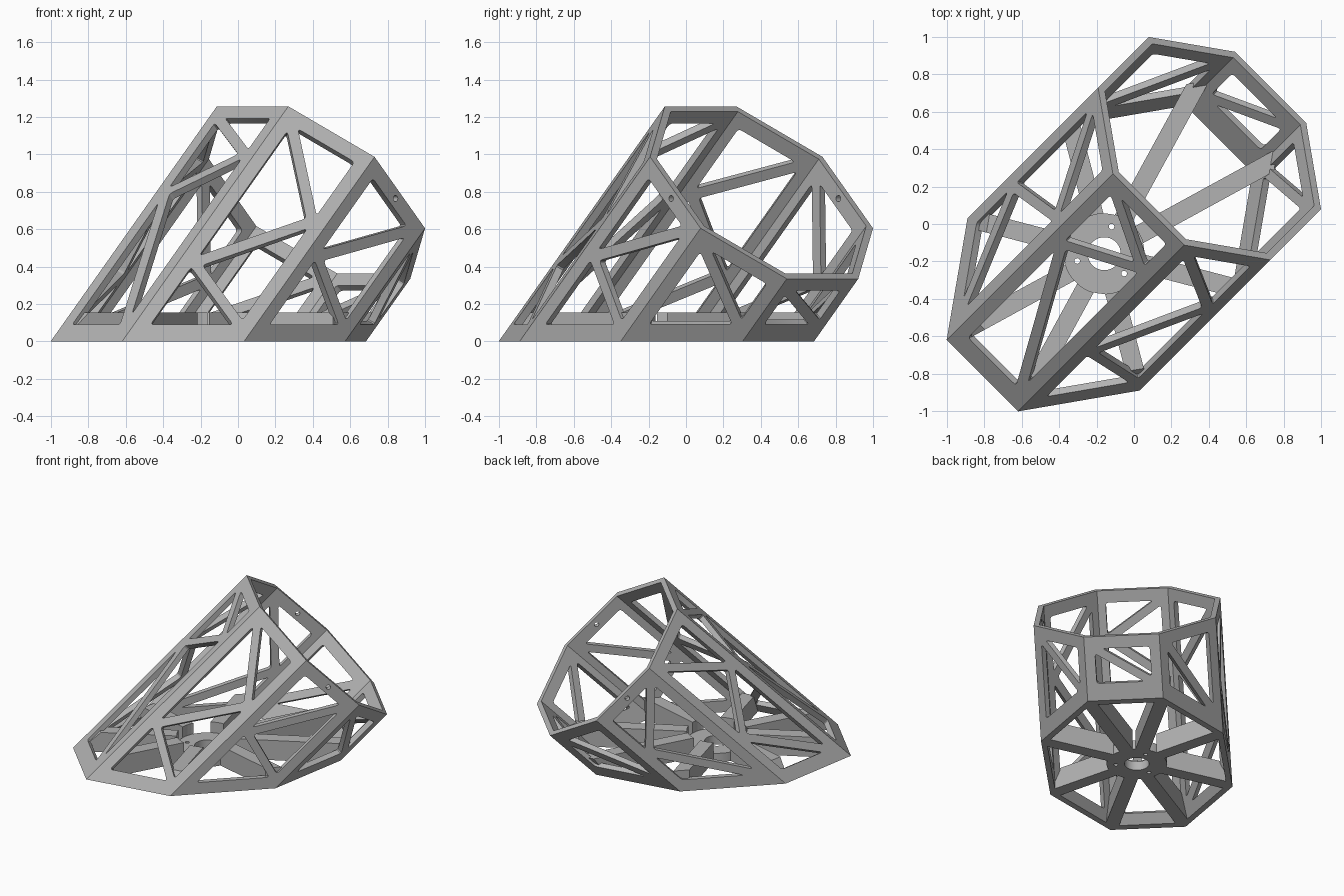
import bpy, bmesh, math
from mathutils import Vector

cube = bpy.data.objects.get("Cube")
if cube:
    bpy.data.objects.remove(cube)

# Colour
grey = bpy.data.materials.new("light_grey")
grey.use_nodes = True
COLOUR = (0.45, 0.45, 0.45, 1)
grey.diffuse_color = COLOUR
grey.node_tree.nodes["Principled BSDF"].inputs["Base Color"].default_value = COLOUR

# Tube frame: eight sides, axis leaning 45 degrees
H = math.sqrt(0.5)
AXIS = Vector((0.5, 0.5, H))
SIDE = Vector((H, -H, 0))
DOWN = Vector((0.5, 0.5, -H))
CENTRE = Vector((0.404, 0.404, 0.796))
RADIUS, WALL = 0.652, 0.04
MARGIN, RIM, SILL, BRACE = 0.073, 0.09, 0.09, 0.06
HUB = CENTRE - AXIS * (CENTRE.z / H)


def ring(apothem):
    r = apothem / math.cos(math.pi / 8)
    angles = [math.radians(-112.5 + 45 * k) for k in range(8)]
    return [CENTRE + SIDE * r * math.cos(a) + DOWN * r * math.sin(a) for a in angles]


def slide(p, z):
    """Move a point along the tube axis to height z."""
    return p - AXIS * ((p.z - z) / H)


def add_prism(bm, a, b):
    va, vb = [bm.verts.new(p) for p in a], [bm.verts.new(p) for p in b]
    bm.faces.new(va)
    bm.faces.new(vb[::-1])
    for i in range(len(va)):
        j = (i + 1) % len(va)
        bm.faces.new((va[j], va[i], vb[i], vb[j]))


def add_cylinder(bm, x, y, z0, z1, r, sides=48):
    circle = [(x + r * math.cos(math.tau * i / sides), y + r * math.sin(math.tau * i / sides))
              for i in range(sides)]
    add_prism(bm, [(*c, z0) for c in circle], [(*c, z1) for c in circle])


def make(name, bm):
    bmesh.ops.recalc_face_normals(bm, faces=bm.faces)
    mesh = bpy.data.meshes.new(name)
    bm.to_mesh(mesh)
    bm.free()
    mesh.materials.append(grey)
    ob = bpy.data.objects.new(name, mesh)
    bpy.context.collection.objects.link(ob)
    return ob


def boolean(ob, cutter, operation="DIFFERENCE"):
    mod = ob.modifiers.new("cut", "BOOLEAN")
    mod.object, mod.operation, mod.solver = cutter, operation, "EXACT"
    bpy.context.view_layer.objects.active = ob
    bpy.ops.object.modifier_apply(modifier=mod.name)


def inset(tri, offsets):
    """Move each edge of a triangle inwards by its own distance."""
    out = []
    for i in range(3):
        d1 = (tri[i] - tri[i - 1]).normalized()
        d2 = (tri[(i + 1) % 3] - tri[i]).normalized()
        c = d1.cross(d2)
        out.append(tri[i] + (d2 * offsets[i - 1] - d1 * offsets[i]) / c)
    return out


def rounded(poly, r=0.022):
    out = []
    n = len(poly)
    for i, p in enumerate(poly):
        a = p + (poly[i - 1] - p).normalized() * r
        b = p + (poly[(i + 1) % n] - p).normalized() * r
        for f in (0, 0.33, 0.67, 1):
            out.append(a * (1 - f) ** 2 + p * (2 * f * (1 - f)) + b * f * f)
    return out


# Tube wall
outer, inner = ring(RADIUS), ring(RADIUS - WALL)
bm = bmesh.new()
add_prism(bm, outer, [slide(p, 0) for p in outer])
frame = make("tube_frame", bm)
bm = bmesh.new()
add_prism(bm, [p + AXIS * 0.1 for p in inner], [slide(p, -0.1) for p in inner])
bore = make("bore_cutter", bm)
boolean(frame, bore)

# Triangular windows between zigzag braces; heights of the middle joints per side
JOINTS = [(0.36, 0.65), (0.54, 1.13), (0.68,), (), (), (), (0.47,), (0.59, 0.93)]
bm = bmesh.new()
for k, mids in enumerate(JOINTS):
    p0, p1 = outer[k], outer[(k + 1) % 8]
    edge = (p1 - p0).normalized()
    out_dir = ((p0 + p1) / 2 - CENTRE).normalized()
    sides = (MARGIN, (p1 - p0).length - MARGIN)
    bottom = [(p0.z + edge.z * s - SILL) / H for s in sides]
    ts = [RIM, *mids, bottom[1]]
    n = len(ts)
    nodes = [Vector((sides[(n - i) % 2], t)) for i, t in enumerate(ts)]
    first = Vector((sides[(n + 1) % 2], RIM))
    last = Vector((sides[0], bottom[0]))
    chain = [first, *nodes, last]
    for i in range(n):
        tri = chain[i:i + 3]
        # edges: 0-1, 1-2, 2-0; only edges lying on a brace are inset
        offs = [BRACE / 2 if i > 0 else 0, BRACE / 2 if i < n - 1 else 0, 0]
        if (tri[1] - tri[0]).cross(tri[2] - tri[1]) < 0:
            tri = tri[::-1]
            offs = [offs[1], offs[0], 0]
        shape = rounded(inset(tri, offs))
        flat = [p0 + edge * q.x - AXIS * q.y for q in shape]
        add_prism(bm, [p + out_dir * 0.03 for p in flat], [p - out_dir * 0.055 for p in flat])
    # Screw hole in the rim of the two upright sides
    if k in (2, 6):
        mid = (p0 + p1) / 2 - AXIS * 0.045
        circle = [mid + (edge * math.cos(a) + AXIS * math.sin(a)) * 0.017
                  for a in (math.tau * i / 16 for i in range(16))]
        add_prism(bm, [p + out_dir * 0.03 for p in circle], [p - out_dir * 0.06 for p in circle])
windows = make("window_cutter", bm)
boolean(frame, windows)

# Floor spokes, trimmed to the tube and around the hub
SPOKE_WIDTH, SPOKE_TOP, HUB_RADIUS, HUB_TOP = 0.1, 0.155, 0.215, 0.07
core = ring(RADIUS - WALL / 2)
bm = bmesh.new()
add_prism(bm, [p + AXIS * 0.05 for p in core], [slide(p, 0) for p in core])
trim = make("trim_cutter", bm)
bm = bmesh.new()
add_cylinder(bm, HUB.x, HUB.y, -0.2, 0.4, HUB_RADIUS)
hub_space = make("hub_cutter", bm)
for k, p in enumerate(outer):
    ray = slide(p, 0) - HUB
    d = ray.normalized()
    across = Vector((-d.y, d.x, 0)) * SPOKE_WIDTH / 2
    a, b = HUB + d * 0.15, HUB + ray + d * 0.3
    low = [a - across, b - across, b + across, a + across]
    bm = bmesh.new()
    add_prism(bm, [q + Vector((0, 0, -0.05)) for q in low],
              [q + Vector((0, 0, SPOKE_TOP)) for q in low])
    spoke = make(f"floor_spoke_{k + 1}", bm)
    boolean(spoke, trim, "INTERSECT")
    boolean(spoke, hub_space)

# Hub disc with a centre hole and three screw holes
bm = bmesh.new()
add_cylinder(bm, HUB.x, HUB.y, 0, HUB_TOP, HUB_RADIUS)
hub = make("hub_disc", bm)
bm = bmesh.new()
add_cylinder(bm, HUB.x, HUB.y, -0.1, 0.3, 0.088)
for deg in (75, 195, 315):
    a = math.radians(deg)
    add_cylinder(bm, HUB.x + 0.15 * math.cos(a), HUB.y + 0.15 * math.sin(a), -0.1, 0.3, 0.015, 16)
holes = make("hole_cutter", bm)
boolean(hub, holes)

for cutter in (bore, windows, trim, hub_space, holes):
    bpy.data.objects.remove(cutter)

# Smooth the round edges only
bpy.ops.object.select_all(action="DESELECT")
for ob in (frame, hub):
    ob.select_set(True)
bpy.context.view_layer.objects.active = hub
bpy.ops.object.shade_smooth_by_angle(angle=math.radians(25))
